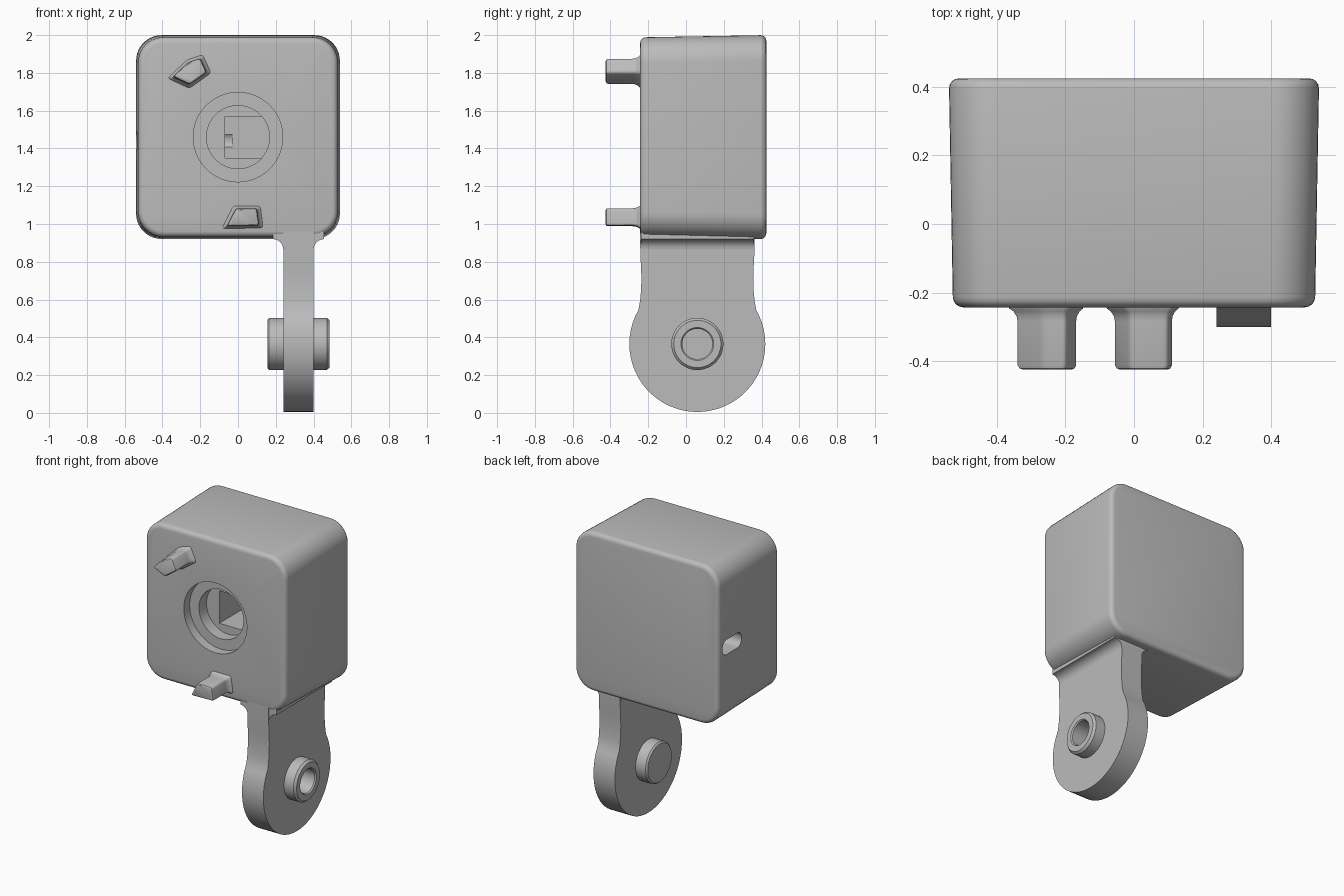
import bpy, bmesh, math

if "Cube" in bpy.data.objects:
    bpy.data.objects.remove(bpy.data.objects["Cube"])

grey = bpy.data.materials.new("grey_plastic")
grey.diffuse_color = (0.5, 0.5, 0.5, 1)
grey.use_nodes = True
grey.node_tree.nodes["Principled BSDF"].inputs["Base Color"].default_value = grey.diffuse_color


def loft(name, axis, sections):
    """Skin closed outlines; sections = (position on axis, [(a, b), ...])."""
    bm = bmesh.new()
    rings = []
    for t, pts in sections:
        rings.append([bm.verts.new((a, t, b) if axis == 'y' else (t, a, b)) for a, b in pts])
    n = len(rings[0])
    for r, s in zip(rings, rings[1:]):
        for i in range(n):
            j = (i + 1) % n
            bm.faces.new((r[i], r[j], s[j], s[i]))
    bm.faces.new(rings[0])
    bm.faces.new(rings[-1])
    bmesh.ops.recalc_face_normals(bm, faces=bm.faces)
    me = bpy.data.meshes.new(name)
    bm.to_mesh(me)
    bm.free()
    me.materials.append(grey)
    ob = bpy.data.objects.new(name, me)
    bpy.context.collection.objects.link(ob)
    return ob


def circle(a, b, r, n=48):
    return [(a + r * math.cos(2 * math.pi * i / n), b + r * math.sin(2 * math.pi * i / n))
            for i in range(n)]


def rounded_rect(a, b, ha, hb, r, n=10):
    pts = []
    for k, (sa, sb) in enumerate([(1, 1), (-1, 1), (-1, -1), (1, -1)]):
        for i in range(n + 1):
            t = math.pi / 2 * (k + i / n)
            pts.append((a + sa * (ha - r) + r * math.cos(t), b + sb * (hb - r) + r * math.sin(t)))
    return pts


def rounded_poly(corners, r, n=4):
    pts = []
    for i, c in enumerate(corners):
        ends = []
        for o in (corners[i - 1], corners[(i + 1) % len(corners)]):
            d = math.dist(c, o)
            ends.append([c[k] + (o[k] - c[k]) * r / d for k in (0, 1)])
        for s in range(n + 1):
            t = s / n
            pts.append(tuple((1 - t) ** 2 * ends[0][k] + 2 * t * (1 - t) * c[k] + t * t * ends[1][k]
                             for k in (0, 1)))
    return pts


def cut(ob, cutter):
    m = ob.modifiers.new("cut", 'BOOLEAN')
    m.operation, m.solver, m.object = 'DIFFERENCE', 'EXACT', cutter
    bpy.context.view_layer.objects.active = ob
    bpy.ops.object.modifier_apply(modifier=m.name)
    bpy.data.objects.remove(cutter)


# Body: tapered rounded box with filleted front and back rims
F, CZ, y0, y1 = 0.03, 1.46, -0.243, 0.425
rim = [math.radians(a) for a in (0, 22.5, 45, 67.5, 90)]
steps = [(y0 + F * (1 - math.cos(a)), F * (1 - math.sin(a))) for a in rim]
steps += [(y1 - F * (1 - math.cos(a)), F * (1 - math.sin(a))) for a in reversed(rim)]
sections = []
for y, inset in steps:
    h = 0.528 + 0.012 * (y - y0) / (y1 - y0) - inset
    sections.append((y, rounded_rect(0, CZ, h, h, 0.135 - inset)))
body = loft("body", 'y', sections)

# Front stepped round opening, inner square pocket and side port
for y, r in ((-0.18, 0.237), (-0.10, 0.167)):
    cut(body, loft("opening_cutter", 'y', [(-0.4, circle(0, CZ, r)), (y, circle(0, CZ, r))]))
pocket = [(-0.07, 1.35), (0.2, 1.35), (0.2, 1.57), (-0.07, 1.57)]
cut(body, loft("pocket_cutter", 'y', [(-0.14, pocket), (0.37, pocket)]))
port = rounded_rect(0.275, 1.44, 0.105, 0.05, 0.045, 6)
cut(body, loft("port_cutter", 'x', [(-0.7, port), (-0.03, port)]))

# Arm: round lug with a waisted neck running up into the body
AY, AZ, R = 0.06, 0.365, 0.36
neck = [(0.303, 0.595), (0.298, 0.65), (0.296, 0.71), (0.298, 0.77), (0.302, 0.84), (0.303, 1.0)]
outline = [(AY - w, z) for w, z in reversed(neck)]
for i in range(41):
    t = math.radians(150 + 240 * i / 40)
    outline.append((AY + R * math.cos(t), AZ + R * math.sin(t)))
outline += [(AY + w, z) for w, z in neck]
arm = loft("arm", 'x', [(0.24, outline), (0.40, outline)])
cut(arm, loft("arm_cutter", 'x', [(0.2, circle(AY, AZ, 0.1)), (0.5, circle(AY, AZ, 0.1))]))

# Flared joint between arm and body
fr = 0.055
arc = [math.radians(90 * i / 6) for i in range(7)]
left = [(0.24 - fr + fr * math.sin(a), 0.865 + fr * math.cos(a)) for a in arc]
flare = [(0.185, 0.96)] + left
flare += [(0.64 - x, z) for x, z in reversed(left)] + [(0.455, 0.96)]
joint = loft("arm_joint", 'y', [(-0.238, flare), (0.36, flare)])

# Pivot pin with a blind hole in its right end
pin_profile = [(0.155, 0.128), (0.165, 0.138), (0.47, 0.138), (0.485, 0.125),
               (0.485, 0.087), (0.477, 0.08), (0.22, 0.08)]
pin = loft("pivot_pin", 'x', [(x, circle(AY, AZ, r)) for x, r in pin_profile])


# Front pegs: small rounded prisms with flared roots
def peg(name, corners):
    pts = rounded_poly(corners, 0.014)
    cx = sum(p[0] for p in pts) / len(pts)
    cz = sum(p[1] for p in pts) / len(pts)
    secs = []
    for y, grow in ((-0.235, 0.022), (-0.247, 0.018), (-0.255, 0.009), (-0.27, 0.002),
                    (-0.285, 0), (-0.412, 0), (-0.421, -0.004), (-0.425, -0.012)):
        s = 1 + grow / 0.07
        secs.append((y, [(cx + (x - cx) * s, cz + (z - cz) * s) for x, z in pts]))
    return loft(name, 'y', secs)


pegs = [peg("upper_peg", [(-0.345, 1.78), (-0.255, 1.738), (-0.165, 1.802),
                          (-0.2, 1.878), (-0.265, 1.856)]),
        peg("lower_peg", [(-0.06, 0.988), (0.112, 0.992), (0.1, 1.083), (-0.012, 1.083)])]

# Smooth curved surfaces, keep hard edges
for ob in [body, arm, joint, pin] + pegs:
    bpy.ops.object.select_all(action='DESELECT')
    ob.select_set(True)
    bpy.context.view_layer.objects.active = ob
    bpy.ops.object.shade_smooth_by_angle(angle=math.radians(30))
